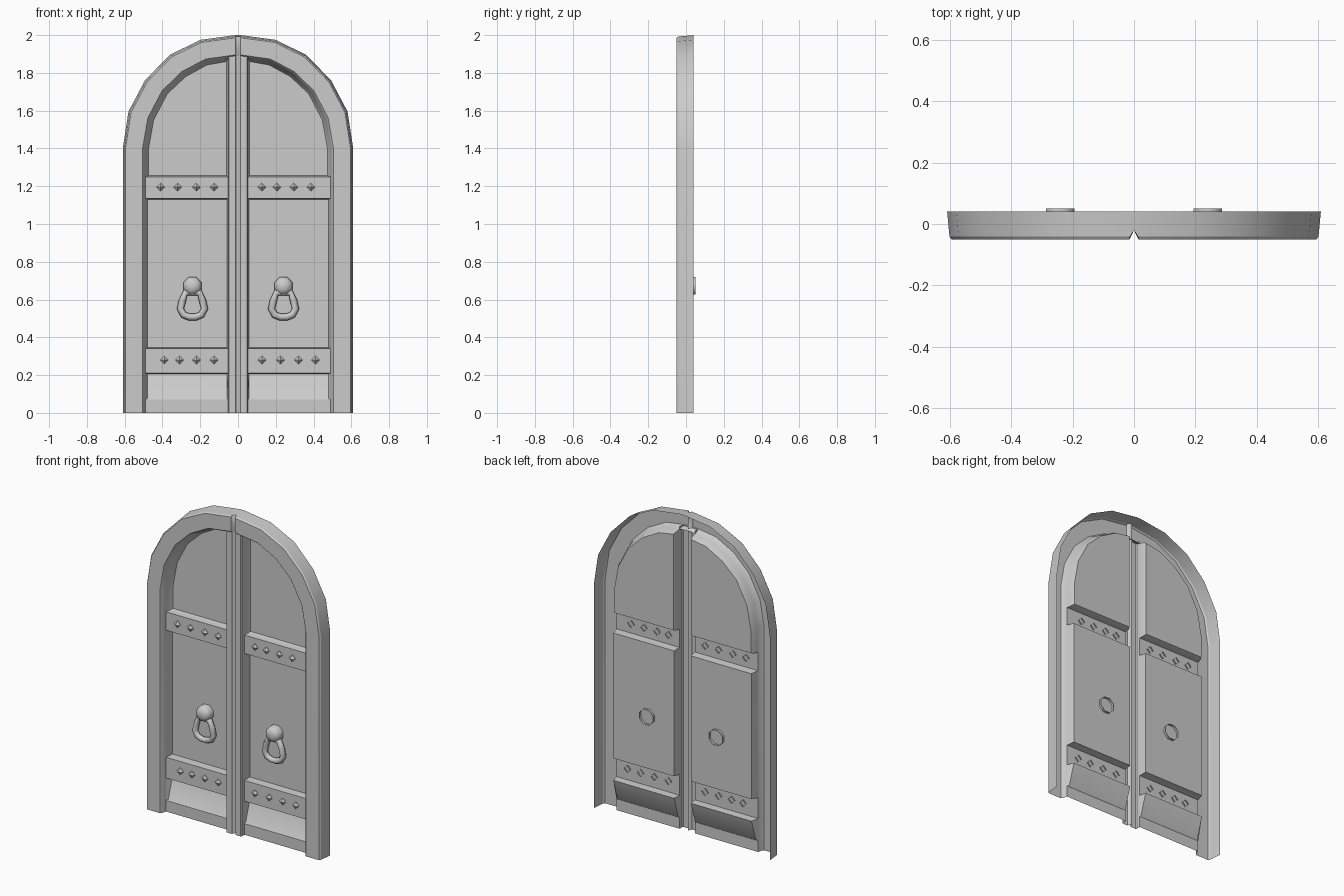
import bpy, bmesh, math

if "Cube" in bpy.data.objects:
    bpy.data.objects.remove(bpy.data.objects["Cube"])

BAR_Y, PANEL_Y = -0.012, 0.035
STILE_X = 0.053


def add_part(name, verts, faces, mirror=True, angle=30):
    """Make a one-sided sheet facing the front, optionally mirrored across x."""
    mesh = bpy.data.meshes.new(name)
    obj = bpy.data.objects.new(name, mesh)
    bpy.context.collection.objects.link(obj)
    bm = bmesh.new()
    vs = [bm.verts.new(v) for v in verts]
    for f in faces:
        bm.faces.new([vs[i] for i in f])
    bmesh.ops.recalc_face_normals(bm, faces=bm.faces)
    if sum(f.normal.y * f.calc_area() for f in bm.faces) > 0:
        bmesh.ops.reverse_faces(bm, faces=bm.faces)
    bm.to_mesh(mesh)
    bm.free()
    if mirror:
        mod = obj.modifiers.new("Mirror", 'MIRROR')
        mod.merge_threshold = 0.0005
    bpy.ops.object.select_all(action='DESELECT')
    obj.select_set(True)
    bpy.context.view_layer.objects.active = obj
    bpy.ops.object.shade_smooth_by_angle(angle=math.radians(angle))
    return obj


def loft(rows, closed=False, cap=False):
    """Quads between equally long rows of points; cap fills the last row."""
    n = len(rows[0])
    verts = [p for r in rows for p in r]
    faces = []
    for i in range(len(rows) - 1):
        for j in range(n if closed else n - 1):
            k = (j + 1) % n
            faces.append((i*n + j, i*n + k, (i+1)*n + k, (i+1)*n + j))
    if cap:
        faces.append(tuple(range((len(rows) - 1) * n, len(rows) * n)))
    return verts, faces


# Arched frame: section blended between outer and inner arch outlines
OUTER = [(.61, 0), (.61, 1.4), (.58, 1.595), (.493, 1.76), (.361, 1.896), (.198, 1.975), (.014, 2.0)]
INNER = [(.50, 0), (.50, 1.4), (.472, 1.56), (.397, 1.703), (.293, 1.803), (.170, 1.868), (.014, 1.89)]


def arch(t):
    return [(a + (c - a) * t, b + (d - b) * t) for (a, b), (c, d) in zip(OUTER, INNER)]


section = [(0, .041), (.07, -.041), (.13, -.05), (.95, -.05), (1, -.044), (1.09, BAR_Y)]
rows = []
for t, y in section:
    pts = arch(t)
    row = [(x, y, z) for x, z in pts]
    row.append((0, max(y, -.02), pts[-1][1]))     # V groove at the centre
    rows.append(row)
add_part("arched_frame", *loft(rows))

# Centre stiles with the groove between the two leaves
profile = [(0, -.02), (.012, -.044), (.048, -.044), (STILE_X, -.038), (STILE_X, BAR_Y)]
add_part("centre_stiles", *loft([[(x, y, z) for x, y in profile] for z in (0, 1.892)]))

# Cross bars and bottom rail
for name, z0, z1 in (("bottom_rail", 0, .07), ("lower_bar", .21, .34), ("upper_bar", 1.135, 1.25)):
    add_part(name, [(STILE_X, BAR_Y, z0), (.49, BAR_Y, z0), (.49, BAR_Y, z1), (STILE_X, BAR_Y, z1)],
             [(0, 1, 2, 3)])


# Recessed panels: rim loop on the bar plane, floor loop set back
def rect(x0, x1, z0, z1, y0, y1):
    return [(x0, y0, z0), (x1, y0, z0), (x1, y1, z1), (x0, y1, z1)]


add_part("middle_panel", *loft([rect(STILE_X, .49, .34, 1.135, BAR_Y, BAR_Y),
                                rect(.058, .478, .345, 1.13, PANEL_Y, PANEL_Y)], True, True))
add_part("lower_panel", *loft([rect(STILE_X, .49, .07, .21, BAR_Y, BAR_Y),
                               rect(.058, .478, .078, .207, -.006, PANEL_Y)], True, True))


def arch_loop(t, x0, z0, y):
    pts = arch(t)
    side = pts[1][0]
    loop = [(x0, y, z0), (side, y, z0)] + [(x, y, z) for x, z in pts[1:-1]]
    return loop + [(x0, y, pts[-1][1] - .004)]


add_part("upper_panel", *loft([arch_loop(1.09, STILE_X, 1.25, BAR_Y),
                               arch_loop(1.16, .056, 1.252, .02),
                               arch_loop(1.24, .062, 1.258, PANEL_Y)], True, True))

# Pyramid studs on the bars
RIVETS = {1.195: (-.41, -.32, -.22, -.127, .127, .206, .296, .386),
          .28: (-.39, -.31, -.22, -.127, .127, .225, .32, .41)}
verts, faces = [], []
for z, xs in RIVETS.items():
    for x in xs:
        b = len(verts)
        for y in (-.004, -.016):
            verts += [(x + .022*math.cos(k*math.pi/2), y, z + .022*math.sin(k*math.pi/2)) for k in range(4)]
        verts.append((x, -.032, z))
        for k in range(4):
            m = (k + 1) % 4
            faces += [(b+k, b+m, b+4+m, b+4+k), (b+4+k, b+4+m, b+8)]
add_part("studs", verts, faces, mirror=False)

# Knocker knobs: eight-sided domes passing through the panel
KX, KZ = .241, .672
rings = []
for r, y in ((.05, .05), (.051, .008), (.041, -.012), (.02, -.022)):
    rings.append([(KX + r*math.cos((k + .5)*math.pi/4), y, KZ + r*math.sin((k + .5)*math.pi/4))
                  for k in range(8)])
add_part("knocker_knobs", *loft(rings, True, True), angle=50)

# Pear-shaped knocker rings
half = [(.016, .507), (.047, .519), (.064, .551), (.053, .596), (.036, .638)]
path = half + [(-x, z) for x, z in reversed(half)]
rows = []
for i, (x, z) in enumerate(path):
    (xa, za), (xb, zb) = path[i - 1], path[(i + 1) % len(path)]
    d = math.hypot(xb - xa, zb - za)
    nx, nz = (zb - za) / d, -(xb - xa) / d
    rows.append([(KX + x + nx*.019*math.cos(a), .012 + .019*math.sin(a), z + nz*.019*math.cos(a))
                 for a in (k*math.pi/3 for k in range(6))])
ring = add_part("knocker_rings", *loft(rows + rows[:1], True), angle=65)
weld = ring.modifiers.new("Weld", 'WELD')
weld.merge_threshold = 0.0001
